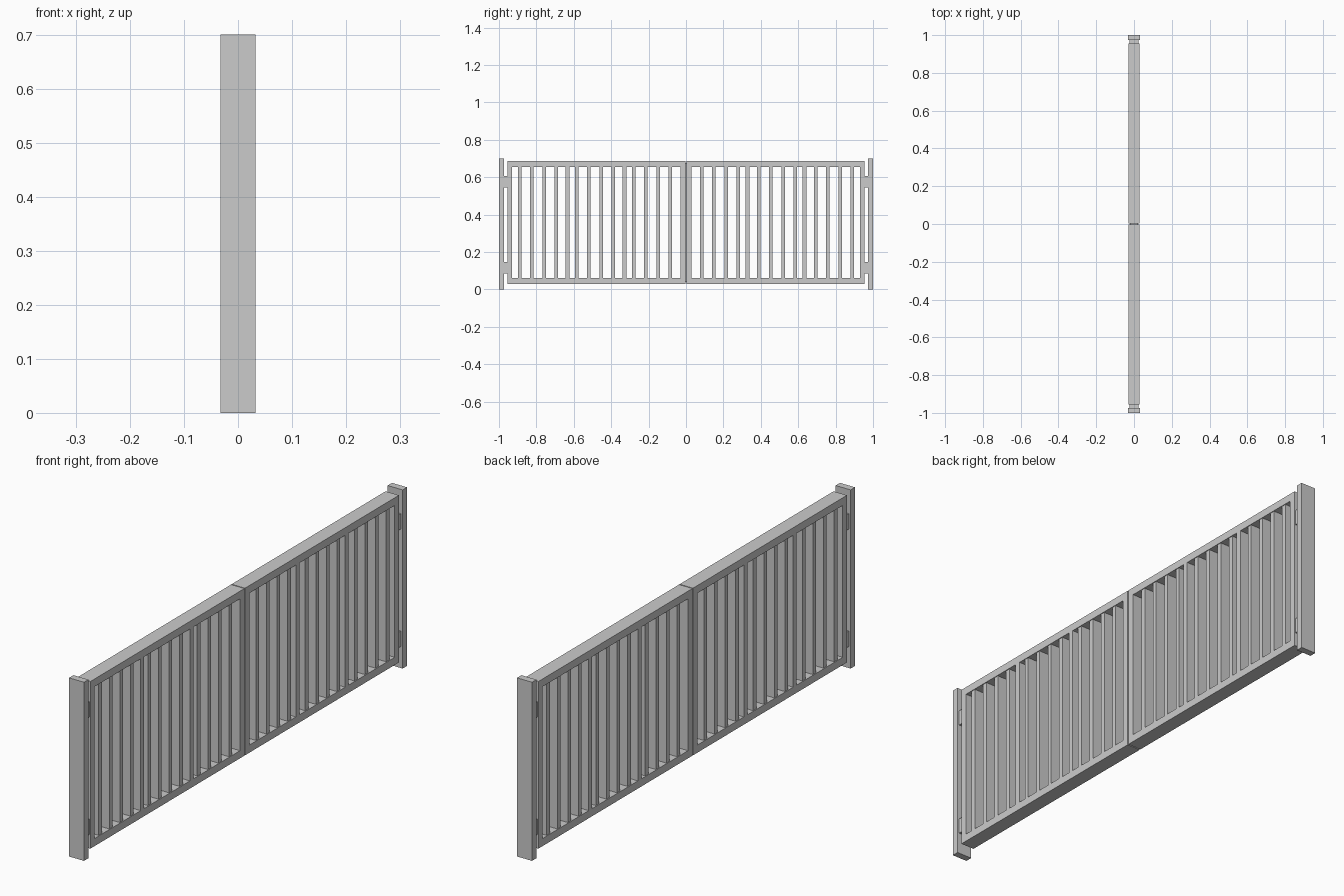
import bpy

if "Cube" in bpy.data.objects:
    bpy.data.objects.remove(bpy.data.objects["Cube"])


def box(name, x, y, z):
    """Box from (min, max) ranges on each axis."""
    bpy.ops.mesh.primitive_cube_add(size=1, location=[(a + b) / 2 for a, b in (x, y, z)])
    o = bpy.context.object
    o.name = name
    o.scale = [b - a for a, b in (x, y, z)]
    bpy.ops.object.transform_apply(location=True, rotation=False, scale=True)
    return o


def both(name, hx, y0, y1, z):
    """The same box on the left and right leaf."""
    box("left_" + name, (-hx, hx), (y0, y1), z)
    box("right_" + name, (-hx, hx), (-y1, -y0), z)


POST, FRAME, SLAT = 0.0325, 0.029, 0.026   # half depths
INNER_Z = (0.06, 0.655)

# Posts and hinges
both("post", POST, -1.0, -0.973, (0, 0.7))
both("upper_hinge", 0.025, -0.973, -0.955, (0.545, 0.605))
both("lower_hinge", 0.025, -0.973, -0.955, (0.085, 0.145))

# Leaf frames
both("bottom_rail", FRAME, -0.955, -0.002, (0.03, 0.06))
both("top_rail", FRAME, -0.955, -0.002, (0.655, 0.685))
both("hinge_stile", FRAME, -0.955, -0.929, INNER_Z)
both("meeting_stile", FRAME, -0.029, -0.002, INNER_Z)

# Latch strip closing the gap between the leaves
box("latch_strip", (-0.02, 0.02), (-0.002, 0.002), (0.04, 0.675))

# Dividers between the three panels of each leaf
for y in (-0.633, -0.328):
    both("divider", FRAME, y - 0.011, y + 0.011, INNER_Z)

# Four slats in every panel
for panel in range(3):
    for i in range(4):
        y = -0.89 + panel * 0.305 + i * 0.0655
        both("slat", SLAT, y - 0.0095, y + 0.0095, INNER_Z)
